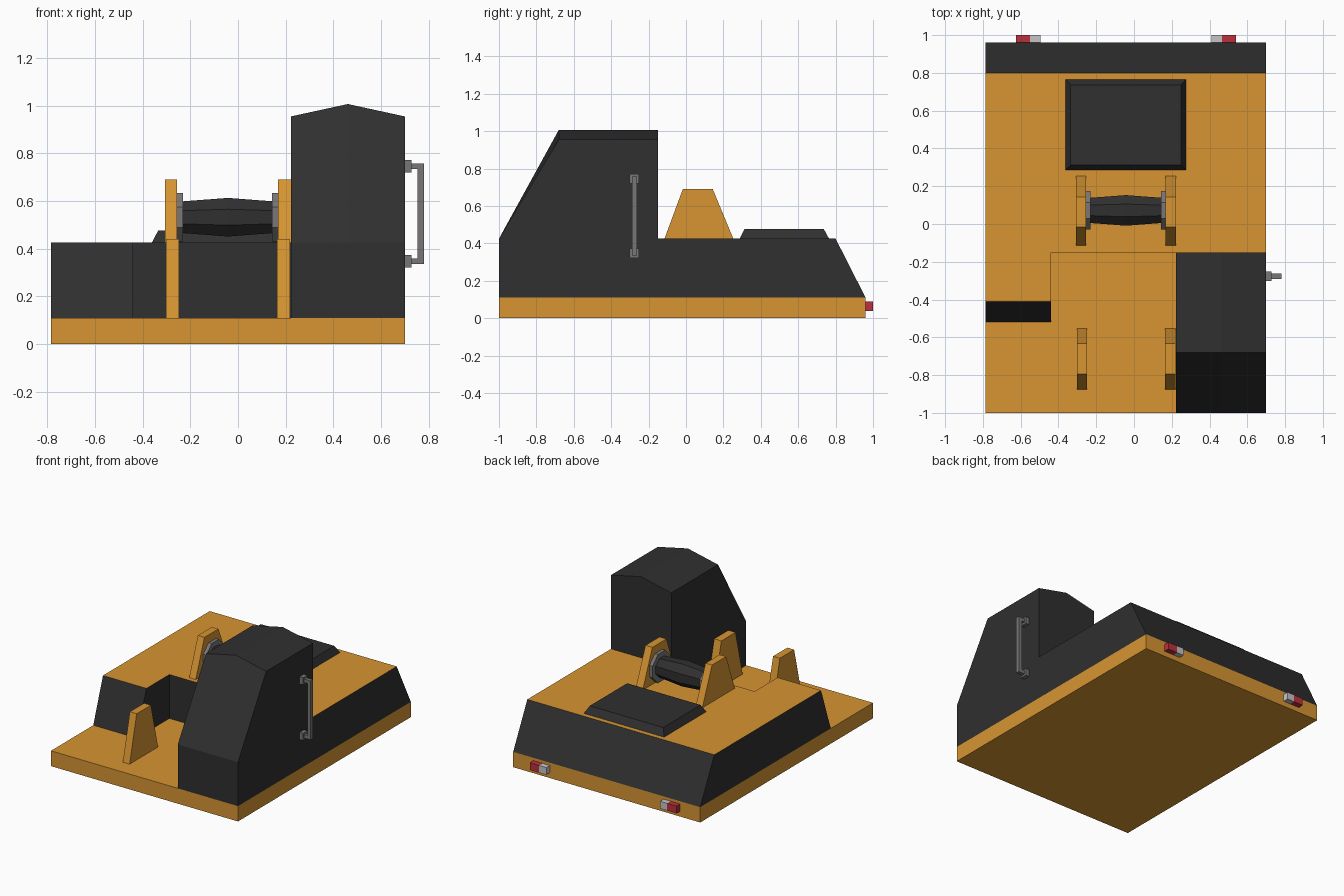
import bpy, bmesh, math

if "Cube" in bpy.data.objects:
    bpy.data.objects.remove(bpy.data.objects["Cube"])


def material(name, rgb):
    m = bpy.data.materials.new(name)
    m.diffuse_color = (*rgb, 1)
    m.use_nodes = True
    m.node_tree.nodes["Principled BSDF"].inputs["Base Color"].default_value = m.diffuse_color
    return m


ORANGE = material("orange", (0.68, 0.30, 0.032))
DARK = material("charcoal", (0.029, 0.029, 0.029))
GREY = material("metal grey", (0.19, 0.18, 0.18))
RED = material("lamp red", (0.50, 0.03, 0.045))
WHITE = material("lamp white", (0.56, 0.56, 0.56))


def loft(name, loops, mat, top_mat=None):
    """Skin equal-length point loops and cap both ends; top_mat colours upward faces."""
    bm = bmesh.new()
    rings = [[bm.verts.new(p) for p in loop] for loop in loops]
    n = len(rings[0])
    for a, b in zip(rings, rings[1:]):
        for i in range(n):
            j = (i + 1) % n
            bm.faces.new((a[i], a[j], b[j], b[i]))
    bm.faces.new(rings[0][::-1])
    bm.faces.new(rings[-1])
    bmesh.ops.recalc_face_normals(bm, faces=bm.faces)
    if top_mat:
        for f in bm.faces:
            f.material_index = int(f.normal.z > 0.95)
    me = bpy.data.meshes.new(name)
    bm.to_mesh(me)
    bm.free()
    me.materials.append(mat)
    if top_mat:
        me.materials.append(top_mat)
    ob = bpy.data.objects.new(name, me)
    bpy.context.collection.objects.link(ob)
    return ob


def rect(x, y, z):
    return [(x[0], y[0], z), (x[1], y[0], z), (x[1], y[1], z), (x[0], y[1], z)]


def box(name, x, y, z, mat):
    return loft(name, [rect(x, y, z[0]), rect(x, y, z[1])], mat)


def octagon(x, r, cy=0.072, cz=0.532):
    """Ring around the x axis with a flat on top; r is measured to the flats."""
    r /= math.cos(math.pi / 8)
    angles = [math.pi / 8 + i * math.pi / 4 for i in range(8)]
    return [(x, cy + r * math.cos(a), cz + r * math.sin(a)) for a in angles]


# Base plate
box("base_plate", (-0.785, 0.70), (-1, 0.96), (0, 0.11), ORANGE)


# Raised deck: footprint with sloped tail and sloped left front
def deck_outline(front, back, z):
    return [(-0.785, front, z), (-0.44, front, z), (-0.44, -0.15, z),
            (0.70, -0.15, z), (0.70, back, z), (-0.785, back, z)]


loft("deck", [deck_outline(-0.52, 0.96, 0.11), deck_outline(-0.41, 0.80, 0.425)],
     DARK, ORANGE)


# Cab with sloped front and ridged roof
def cab_profile(x, roof):
    return [(x, y, z) for y, z in
            ((-1, 0.11), (-1, 0.425), (-0.68, roof), (-0.15, roof), (-0.15, 0.11))]


loft("cab", [cab_profile(0.222, 0.955), cab_profile(0.461, 1.007),
             cab_profile(0.70, 0.955)], DARK)

# Deck hatch
loft("hatch", [rect((-0.362, 0.275), (0.287, 0.765), 0.425),
               rect((-0.335, 0.248), (0.313, 0.737), 0.476)], DARK)

# Tapered brackets: tall rear pair, front pair on the floor
for side, x in (("left", (-0.307, -0.255)), ("right", (0.167, 0.222))):
    loft("rear_bracket_" + side, [rect(x, (-0.115, 0.253), 0.425),
                                  rect(x, (-0.017, 0.143), 0.69)], ORANGE)
for side, x in (("left", (-0.302, -0.248)), ("right", (0.163, 0.219))):
    loft("front_bracket_" + side, [rect(x, (-0.875, -0.553), 0.11),
                                   rect(x, (-0.795, -0.633), 0.441)], ORANGE)

# Winch drum, bulging in the middle, with end flanges
loft("drum", [octagon(-0.24, 0.066), octagon(-0.042, 0.081), octagon(0.155, 0.066)], DARK)
for side, x in (("left", (-0.257, -0.23)), ("right", (0.143, 0.168))):
    loft("drum_flange_" + side, [octagon(x[0], 0.102), octagon(x[1], 0.102)], GREY)

# Grab handle on the cab side
box("handle_bar", (0.754, 0.78), (-0.29, -0.263), (0.335, 0.758), GREY)
for end, z in (("lower", 0.347), ("upper", 0.746)):
    box("handle_mount_" + end, (0.70, 0.728), (-0.301, -0.252),
        (z - 0.026, z + 0.026), GREY)
    box("handle_arm_" + end, (0.728, 0.754), (-0.29, -0.263),
        (z - 0.012, z + 0.012), GREY)

# Tail lamps, mirrored about the plate centre
for side, s in (("left", -1), ("right", 1)):
    for name, a, b, mat in (("white_lamp_", 0.452, 0.508, WHITE),
                            ("red_lamp_", 0.508, 0.583, RED)):
        x = sorted((-0.0425 + s * a, -0.0425 + s * b))
        box(name + side, x, (0.96, 1.0), (0.038, 0.09), mat)
